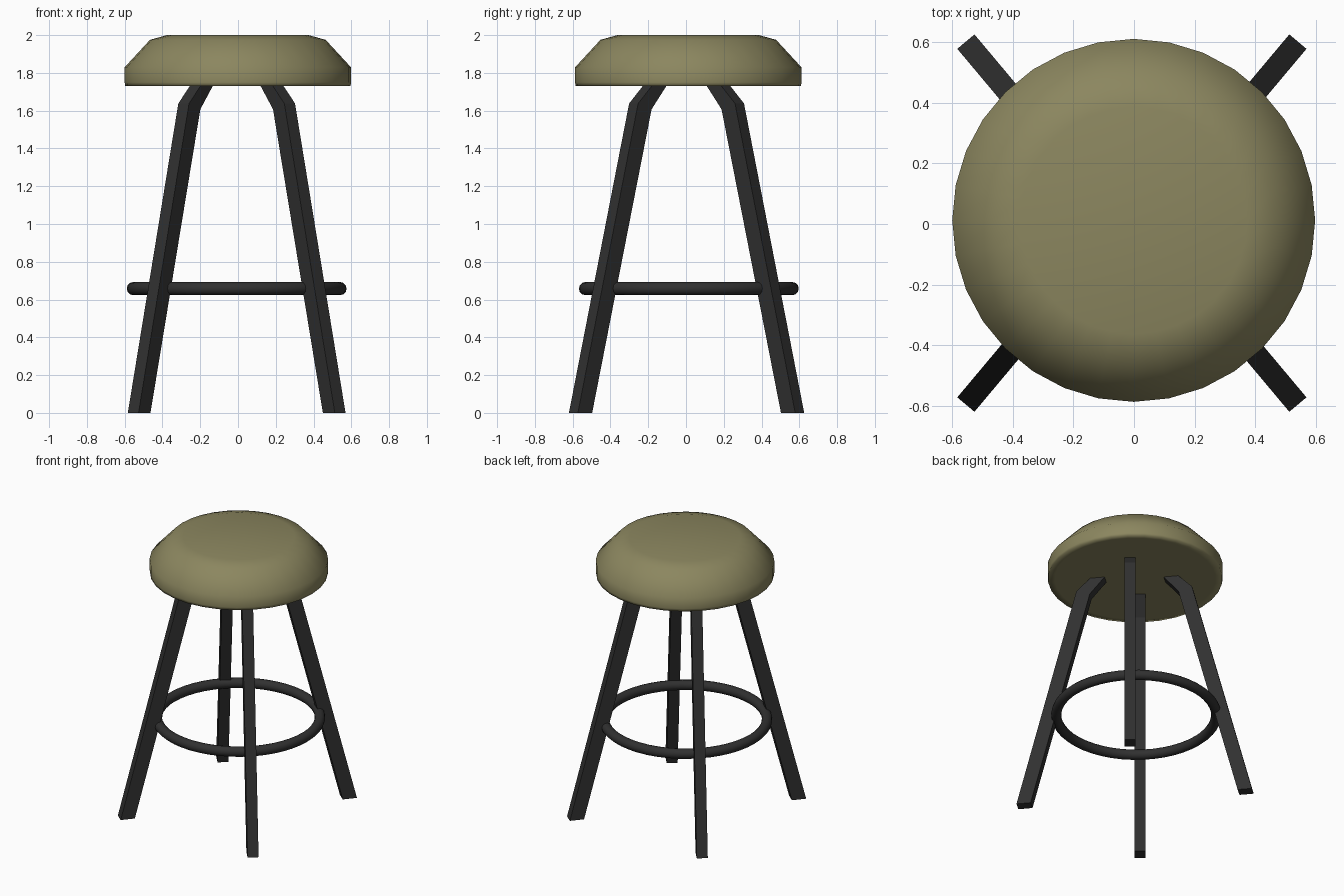
import bpy, bmesh, math
from mathutils import Vector

if "Cube" in bpy.data.objects:
    bpy.data.objects.remove(bpy.data.objects["Cube"])


def material(name, color):
    m = bpy.data.materials.new(name)
    m.diffuse_color = (*color, 1)
    m.use_nodes = True
    m.node_tree.nodes["Principled BSDF"].inputs["Base Color"].default_value = m.diffuse_color
    return m


olive = material("olive_cushion", (0.26, 0.24, 0.115))
dark = material("dark_metal", (0.03, 0.03, 0.03))


def add_object(name, bm, mat):
    bmesh.ops.recalc_face_normals(bm, faces=bm.faces)
    mesh = bpy.data.meshes.new(name)
    bm.to_mesh(mesh)
    bm.free()
    mesh.materials.append(mat)
    ob = bpy.data.objects.new(name, mesh)
    bpy.context.collection.objects.link(ob)
    return ob


def smooth(ob, degrees):
    bpy.ops.object.select_all(action='DESELECT')
    ob.select_set(True)
    bpy.context.view_layer.objects.active = ob
    bpy.ops.object.shade_smooth_by_angle(angle=math.radians(degrees))


# Seat: lathed cushion, smooth all round, with a flat underside
profile = [(0, 2.0), (0.375, 2.0), (0.465, 1.975), (0.599, 1.83),
           (0.599, 1.75), (0.597, 1.731), (0.55, 1.731), (0, 1.731)]
bm = bmesh.new()
verts = [bm.verts.new((r, 0, z)) for r, z in profile]
edges = [bm.edges.new(pair) for pair in zip(verts, verts[1:])]
bmesh.ops.spin(bm, geom=verts + edges, cent=(0, 0, 0), axis=(0, 0, 1),
               angle=math.tau, steps=32, use_duplicate=False)
bmesh.ops.remove_doubles(bm, verts=bm.verts, dist=1e-4)
seat = add_object("seat", bm, olive)
seat.location = (-0.001, 0.012, 0)
smooth(seat, 120)

# Legs: bent side outline (distance inward from foot, height), given a width
outline = [(0, 0), (0.416, 1.638), (0.515, 1.735),
           (0.615, 1.735), (0.509, 1.607), (0.0985, 0)]
foot = Vector((0.548, 0.599, 0))
angle = math.radians(50)
inward = Vector((-math.cos(angle), -math.sin(angle), 0))
side = Vector((math.sin(angle), -math.cos(angle), 0)) * 0.037


def leg(name, sx, sy):
    bm = bmesh.new()
    points = [foot + inward * t + Vector((0, 0, z)) - side for t, z in outline]
    face = bm.faces.new([bm.verts.new(p) for p in points])
    ext = bmesh.ops.extrude_face_region(bm, geom=[face], use_keep_orig=True)
    moved = [g for g in ext["geom"] if isinstance(g, bmesh.types.BMVert)]
    bmesh.ops.translate(bm, verts=moved, vec=side * 2)
    for v in bm.verts:
        v.co = Vector((v.co.x * sx, v.co.y * sy, v.co.z))
    ob = add_object(name, bm, dark)
    ob.location = (-0.007, 0.003, 0)


for sy, depth in ((-1, "front"), (1, "back")):
    for sx, hand in ((-1, "left"), (1, "right")):
        leg(f"{depth}_{hand}_leg", sx, sy)

# Foot ring
bpy.ops.mesh.primitive_torus_add(major_segments=48, minor_segments=12,
                                 major_radius=0.547, minor_radius=0.035,
                                 location=(-0.007, 0.015, 0.658))
ring = bpy.context.object
ring.name = "foot_ring"
ring.data.materials.append(dark)
smooth(ring, 60)
